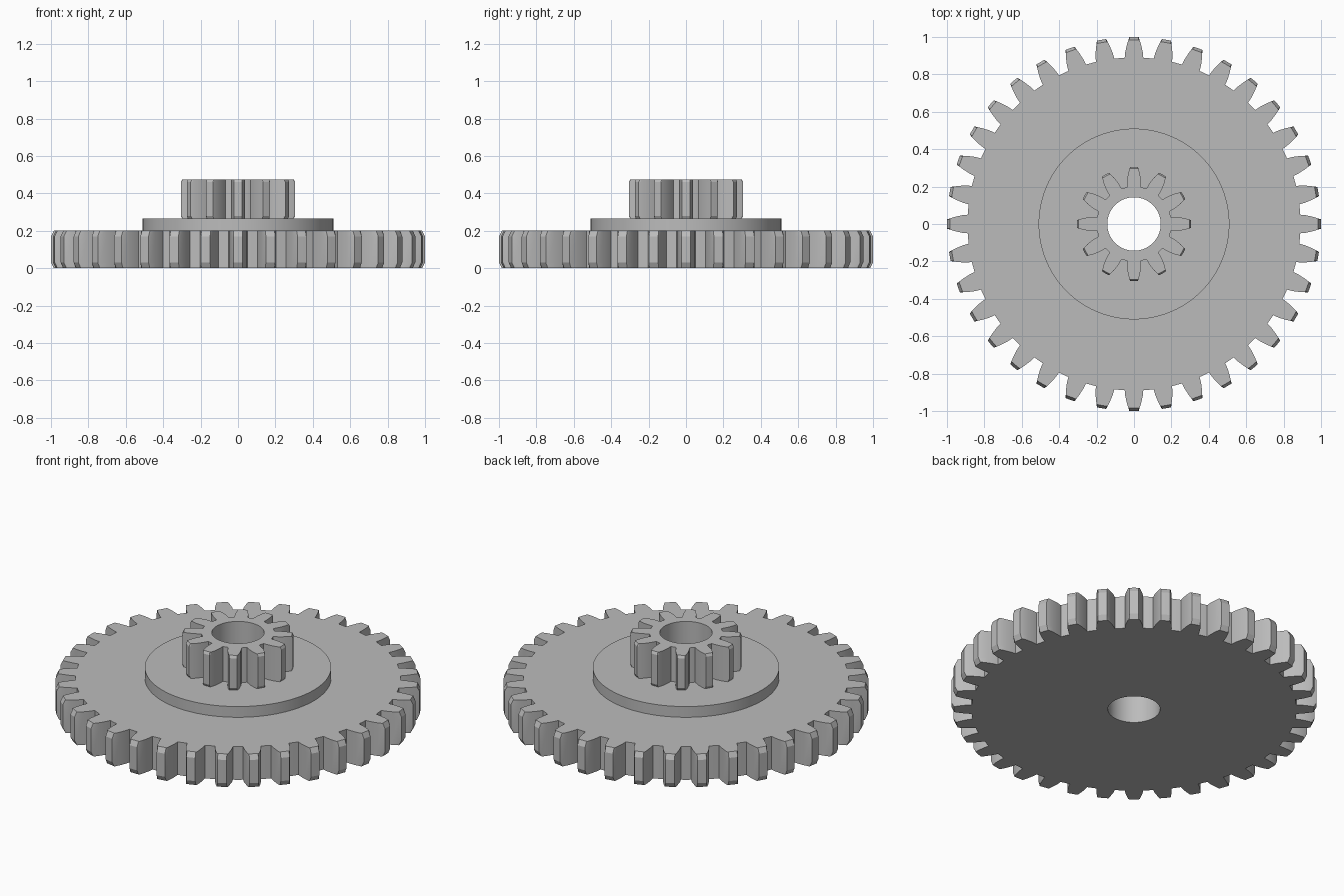
import bpy
import bmesh
from math import sin, cos, pi, radians

if "Cube" in bpy.data.objects:
    bpy.data.objects.remove(bpy.data.objects["Cube"])

BORE = 0.143

grey = bpy.data.materials.new("grey")
grey.use_nodes = True
colour = (0.5, 0.5, 0.5, 1)
grey.diffuse_color = colour
grey.node_tree.nodes["Principled BSDF"].inputs["Base Color"].default_value = colour


def gear_outline(teeth, flank, tip_radius, tip_half):
    """Polar outline: curved flanks, arc tips and arc roots."""
    half = [(r, w / r) for r, w in flank] + [(tip_radius, tip_half / tip_radius)]
    pitch = 2 * pi / teeth
    root, root_angle = half[0]
    gap = pitch - 2 * root_angle
    tooth = [(r, -a) for r, a in half] + [(tip_radius, 0)]
    tooth += [(r, a) for r, a in reversed(half)]
    tooth += [(root, root_angle + gap * k / 3) for k in (1, 2)]
    return [(r, a + pi / 2 + i * pitch) for i in range(teeth) for r, a in tooth]


def bored_solid(name, outline, z0, z1, inset=0, drop=0):
    """Loft an outline between two heights around the bore, with conical tip chamfers."""
    limit = max(r for r, a in outline) - inset
    cap = [(min(r, limit), a) for r, a in outline]
    hole = [(BORE, a) for r, a in outline]
    levels = [(hole, z0), (cap, z0)]
    if inset:
        levels += [(outline, z0 + drop), (outline, z1 - drop)]
    levels += [(cap, z1), (hole, z1)]

    bm = bmesh.new()
    rings = [[bm.verts.new((r * cos(a), r * sin(a), z)) for r, a in ring]
             for ring, z in levels]
    count = len(outline)
    for k, low in enumerate(rings):
        high = rings[(k + 1) % len(rings)]
        for i in range(count):
            j = (i + 1) % count
            bm.faces.new((low[i], low[j], high[j], high[i]))
    bmesh.ops.remove_doubles(bm, verts=bm.verts, dist=0.00001)
    bmesh.ops.recalc_face_normals(bm, faces=bm.faces)
    mesh = bpy.data.meshes.new(name)
    bm.to_mesh(mesh)
    bm.free()
    mesh.materials.append(grey)
    obj = bpy.data.objects.new(name, mesh)
    bpy.context.collection.objects.link(obj)
    bpy.ops.object.select_all(action='DESELECT')
    obj.select_set(True)
    bpy.context.view_layer.objects.active = obj
    bpy.ops.object.shade_smooth_by_angle(angle=radians(20))


# Large toothed wheel
large = gear_outline(36, [(0.89, 0.05), (0.92, 0.047), (0.955, 0.039), (0.985, 0.03)], 1.0, 0.025)
bored_solid("large_gear", large, 0, 0.2, 0.015, 0.03)

# Raised round collar
collar = [(0.51, 2 * pi * i / 120) for i in range(120)]
bored_solid("collar", collar, 0.2, 0.265)

# Small toothed pinion
small = gear_outline(12, [(0.2, 0.037), (0.235, 0.037), (0.27, 0.032), (0.297, 0.024)], 0.305, 0.021)
bored_solid("small_gear", small, 0.265, 0.475, 0.008, 0.015)
